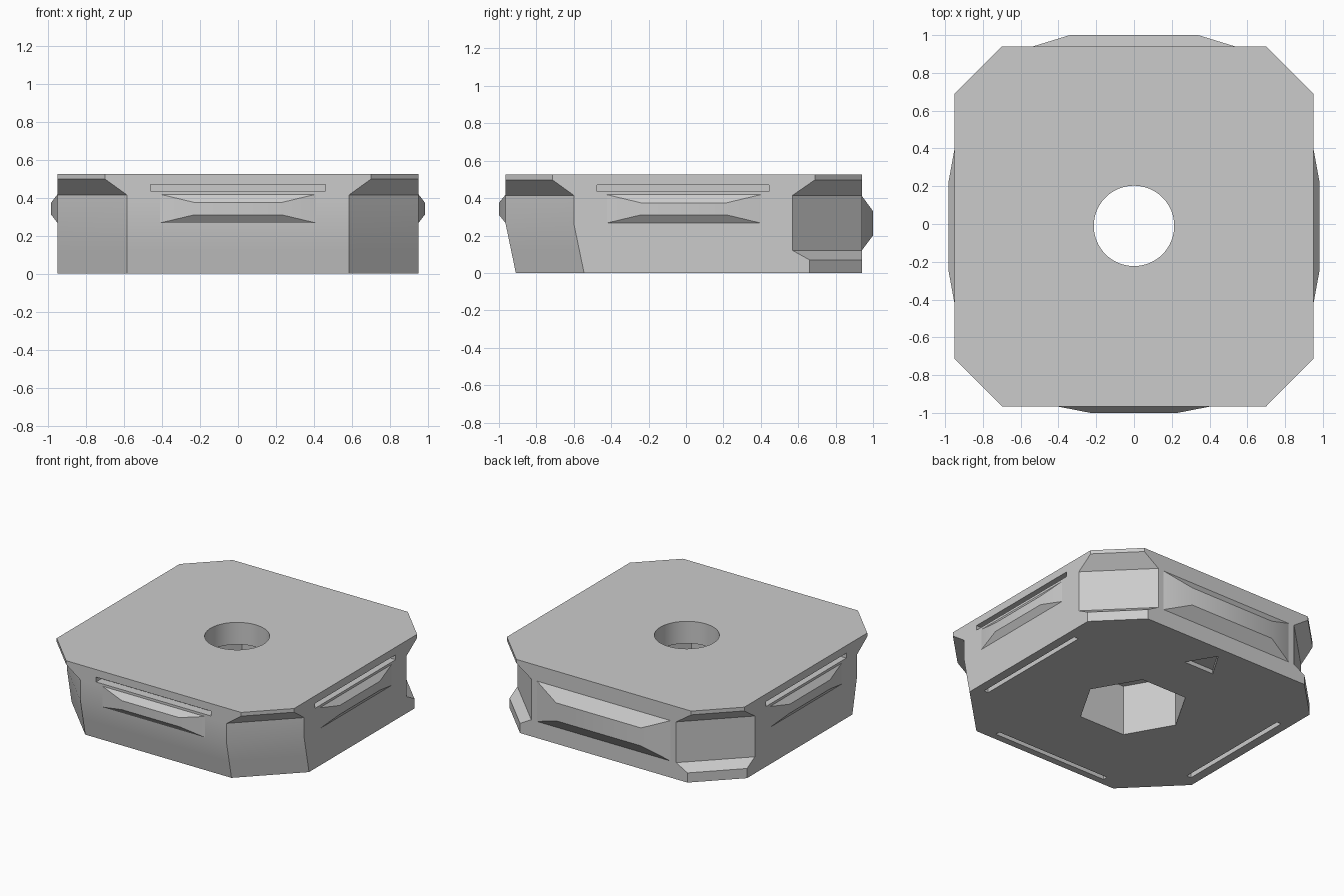
import bpy, bmesh, math
from mathutils import Matrix

if "Cube" in bpy.data.objects:
    bpy.data.objects.remove(bpy.data.objects["Cube"])

grey = bpy.data.materials.new("light_grey")
grey.diffuse_color = (0.6, 0.6, 0.6, 1)
grey.use_nodes = True
grey.node_tree.nodes["Principled BSDF"].inputs["Base Color"].default_value = grey.diffuse_color


def make(name, rings):
    """Closed solid lofted through rings with equal point counts."""
    bm = bmesh.new()
    loops = [[bm.verts.new(p) for p in r] for r in rings]
    n = len(loops[0])
    for a, b in zip(loops, loops[1:]):
        for i in range(n):
            j = (i + 1) % n
            bm.faces.new((a[i], a[j], b[j], b[i]))
    bm.faces.new(loops[0])
    bm.faces.new(loops[-1])
    bmesh.ops.recalc_face_normals(bm, faces=bm.faces)
    me = bpy.data.meshes.new(name)
    bm.to_mesh(me)
    bm.free()
    me.materials.append(grey)
    ob = bpy.data.objects.new(name, me)
    bpy.context.collection.objects.link(ob)
    return ob


def box(name, x0, x1, y0, y1, z0, z1):
    return make(name, [[(x0, y0, z), (x1, y0, z), (x1, y1, z), (x0, y1, z)] for z in (z0, z1)])


def prism(name, pts, z0, z1):
    return make(name, [[(x, y, z) for x, y in pts] for z in (z0, z1)])


def circle(n, r, cy):
    return [(r * math.cos(2 * math.pi * i / n), cy + r * math.sin(2 * math.pi * i / n)) for i in range(n)]


def subtract(ob, cutter):
    mod = ob.modifiers.new("cut", 'BOOLEAN')
    mod.operation = 'DIFFERENCE'
    mod.solver = 'EXACT'
    mod.object = cutter
    bpy.context.view_layer.objects.active = ob
    bpy.ops.object.modifier_apply(modifier=mod.name)
    bpy.data.objects.remove(cutter)


# Body: octagonal slab with undercut corners and a tapered front
X, F, B = 0.95, -0.965, 0.94


def octagon(z, front_cut, back_cut):
    f = F + 0.055 * max(0, 0.265 - z) / 0.265
    a, b = front_cut, back_cut
    return [(-X + a, f, z), (X - a, f, z), (X, f + a, z), (X, B - b, z),
            (X - b, B, z), (-X + b, B, z), (-X, B - b, z), (-X, f + a, z)]


body = make("body", [octagon(*r) for r in (
    (0, 0.365, 0.28), (0.07, 0.365, 0.28), (0.12, 0.365, 0.37), (0.265, 0.365, 0.37),
    (0.415, 0.365, 0.37), (0.498, 0.25, 0.25), (0.525, 0.25, 0.25))])

# Round bolt hole above a hexagonal nut pocket
subtract(body, prism("bolt_hole", circle(64, 0.213, -0.01), 0.2, 0.7))
subtract(body, prism("nut_pocket", circle(6, 0.365, -0.01), -0.1, 0.365))

# Triangular marker pocket underneath
subtract(body, prism("marker", [(-0.12, 0.66), (0.12, 0.66), (0, 0.86)], -0.1, 0.03))

# Grooves on the sides and underneath, for the left, right and front
for s in (-1, 1):
    x0, x1 = sorted((s * 0.89, s * 1.1))
    subtract(body, box("side_groove", x0, x1, -0.475, 0.445, 0.435, 0.47))
    x0, x1 = sorted((s * 0.85, s * 0.885))
    subtract(body, box("under_groove", x0, x1, -0.475, 0.445, -0.1, 0.06))
subtract(body, box("front_groove", -0.46, 0.46, -1.1, -0.905, 0.435, 0.47))
subtract(body, box("under_groove", -0.46, 0.46, -0.86, -0.825, -0.1, 0.06))


# Ridges: long frustums standing out of each side
def ridge(name, angle, centre, base_at, depth, w0, w1, z0, z1):
    def rect(w, z, y):
        return [(-w, y, z[0]), (w, y, z[0]), (w, y, z[1]), (-w, y, z[1])]
    ob = make(name, [rect(w0, z0, -base_at + 0.03), rect(w0, z0, -base_at), rect(w1, z1, -base_at - depth)])
    ob.data.transform(Matrix.Translation((0, centre, 0)) @ Matrix.Rotation(angle, 4, 'Z'))
    return ob


small = (0.41, 0.23, (0.267, 0.418), (0.31, 0.375))
ridge("front_ridge", 0, 0, -F, 0.035, *small)
ridge("right_ridge", math.pi / 2, -0.012, X, 0.033, *small)
ridge("left_ridge", -math.pi / 2, -0.012, X, 0.033, *small)
ridge("back_ridge", math.pi, 0, B, 0.06, 0.535, 0.34, (0.12, 0.412), (0.2, 0.33))

# Smooth only the gentle bends and the bolt hole
for ob in bpy.context.collection.objects:
    bpy.ops.object.select_all(action='DESELECT')
    ob.select_set(True)
    bpy.context.view_layer.objects.active = ob
    bpy.ops.object.shade_smooth_by_angle(angle=math.radians(25))
